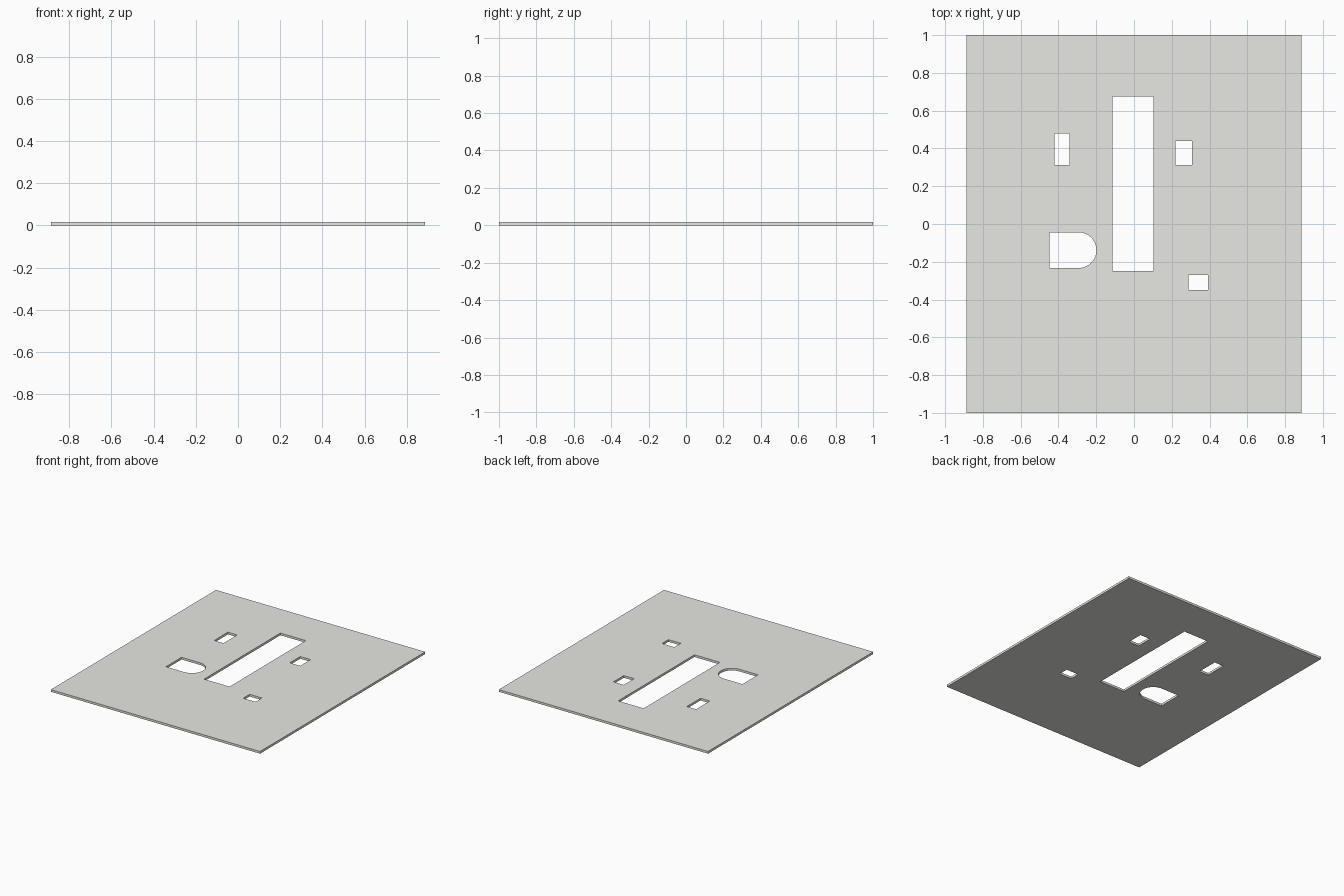
import bpy, bmesh
from math import sin, cos, pi

if "Cube" in bpy.data.objects:
    bpy.data.objects.remove(bpy.data.objects["Cube"])

THICK = 0.017


def rect(x0, x1, y0, y1):
    return [(x0, y0), (x1, y0), (x1, y1), (x0, y1)]


def d_shape(x0, x1, y0, y1, steps=32):
    # straight left side, half-round right end
    r, cy = (y1 - y0) / 2, (y0 + y1) / 2
    arc = [-pi / 2 + pi * i / steps for i in range(steps + 1)]
    return [(x0, y1), (x0, y0)] + [(x1 - r + r * cos(a), cy + r * sin(a)) for a in arc]


loops = [
    rect(-0.887, 0.887, -1, 1),             # plate outline
    rect(-0.114, 0.102, -0.248, 0.676),     # long central slot
    rect(-0.421, -0.342, 0.313, 0.479),     # upper left window
    rect(0.220, 0.308, 0.313, 0.439),       # upper right window
    rect(0.288, 0.393, -0.349, -0.271),     # lower right window
    d_shape(-0.448, -0.199, -0.233, -0.044),  # half-round opening
]

# Filled 2D curve: inner loops become holes
curve = bpy.data.curves.new("panel_plate", 'CURVE')
curve.dimensions = '2D'
curve.fill_mode = 'BOTH'
curve.extrude = THICK / 2
for pts in loops:
    s = curve.splines.new('POLY')
    s.points.add(len(pts) - 1)
    for p, (x, y) in zip(s.points, pts):
        p.co = (x, y, 0, 1)
    s.use_cyclic_u = True
    s.use_smooth = False
plate = bpy.data.objects.new("panel_plate", curve)
bpy.context.collection.objects.link(plate)
bpy.context.view_layer.objects.active = plate
plate.select_set(True)
bpy.ops.object.convert(target='MESH')
plate = bpy.context.object
plate.name = "panel_plate"

# Weld caps to walls and rest the plate on the floor
bm = bmesh.new()
bm.from_mesh(plate.data)
bmesh.ops.remove_doubles(bm, verts=bm.verts, dist=1e-4)
bmesh.ops.translate(bm, verts=bm.verts, vec=(0, 0, THICK / 2))
bmesh.ops.recalc_face_normals(bm, faces=bm.faces)
bm.to_mesh(plate.data)
bm.free()
bpy.ops.object.shade_smooth_by_angle(angle=pi / 6)

# Pale warm off-white finish
finish = bpy.data.materials.new("off_white")
finish.diffuse_color = (0.80, 0.81, 0.76, 1)
finish.use_nodes = True
finish.node_tree.nodes["Principled BSDF"].inputs["Base Color"].default_value = finish.diffuse_color
plate.data.materials.clear()
plate.data.materials.append(finish)
